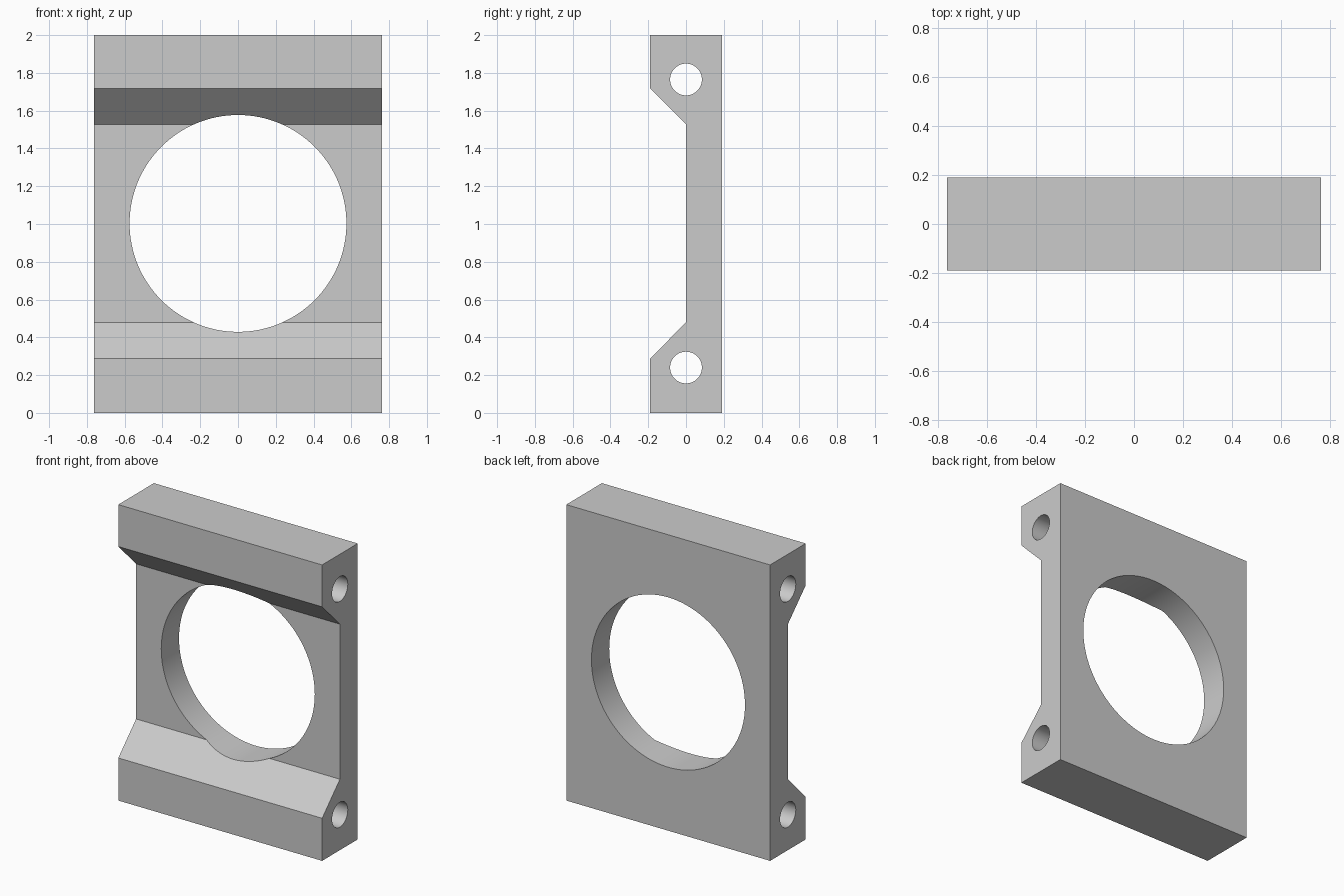
import bpy
import bmesh
import math
from mathutils import Matrix, Vector

cube = bpy.data.objects.get("Cube")
if cube:
    bpy.data.objects.remove(cube, do_unlink=True)

HALF_WIDTH = 0.762
HALF_DEPTH = 0.19
HOLE_MID = 1.003

grey = bpy.data.materials.new("plain grey")
grey.use_nodes = True
colour = (0.6, 0.6, 0.6, 1)
grey.diffuse_color = colour
grey.node_tree.nodes["Principled BSDF"].inputs["Base Color"].default_value = colour


def make_object(name, bm):
    bmesh.ops.recalc_face_normals(bm, faces=bm.faces)
    mesh = bpy.data.meshes.new(name)
    bm.to_mesh(mesh)
    bm.free()
    mesh.materials.append(grey)
    obj = bpy.data.objects.new(name, mesh)
    bpy.context.collection.objects.link(obj)
    return obj


def cut_hole(target, name, radius, length, centre, axis, segments):
    """Bore a round hole through the target along the given axis."""
    bm = bmesh.new()
    turn = Vector((0, 0, 1)).rotation_difference(Vector(axis)).to_matrix().to_4x4()
    bmesh.ops.create_cone(bm, cap_ends=True, segments=segments, radius1=radius,
                          radius2=radius, depth=length,
                          matrix=Matrix.Translation(centre) @ turn)
    cutter = make_object(name, bm)
    cutter.hide_render = True
    mod = target.modifiers.new(name, 'BOOLEAN')
    mod.operation = 'DIFFERENCE'
    mod.solver = 'EXACT'
    mod.object = cutter
    bpy.context.view_layer.objects.active = target
    bpy.ops.object.modifier_apply(modifier=mod.name)
    bpy.data.objects.remove(cutter, do_unlink=True)


# Side profile (y, z) with thick top and bottom rails, extruded across the width
profile = [(HALF_DEPTH, 0), (HALF_DEPTH, 2), (-HALF_DEPTH, 2), (-HALF_DEPTH, 1.717),
           (0, 1.527), (0, 0.479), (-HALF_DEPTH, 0.288), (-HALF_DEPTH, 0)]
bm = bmesh.new()
side = bm.faces.new([bm.verts.new((-HALF_WIDTH, y, z)) for y, z in profile])
extruded = bmesh.ops.extrude_face_region(bm, geom=[side])["geom"]
bmesh.ops.translate(bm, vec=(2 * HALF_WIDTH, 0, 0),
                    verts=[v for v in extruded if isinstance(v, bmesh.types.BMVert)])
bracket = make_object("bracket_plate", bm)

# Large round opening, front to back
cut_hole(bracket, "round_opening", 0.574, 1, (0, 0, HOLE_MID), (0, 1, 0), 128)

# Bores running along the two rails
for name, z in (("lower_bore", 0.24), ("upper_bore", 1.765)):
    cut_hole(bracket, name, 0.084, 2, (0, 0, z), (1, 0, 0), 64)

# Smooth bores with crisp plate edges
bpy.ops.object.select_all(action='DESELECT')
bracket.select_set(True)
bpy.context.view_layer.objects.active = bracket
bpy.ops.object.shade_smooth_by_angle(angle=math.radians(30))
